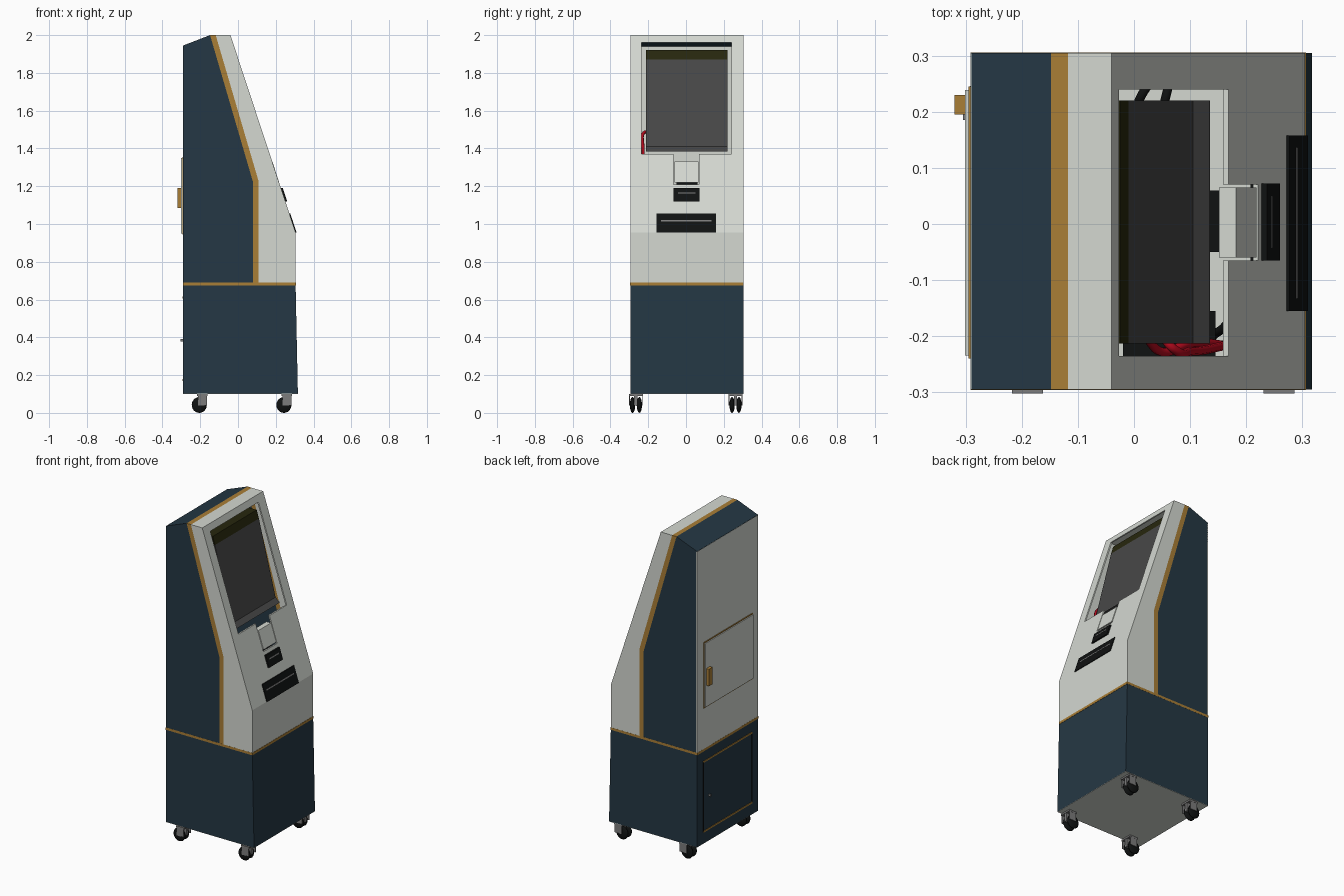
import bpy, bmesh, math
from mathutils import Vector

cube = bpy.data.objects.get("Cube")
if cube:
    bpy.data.objects.remove(cube, do_unlink=True)


def material(name, r, g, b):
    m = bpy.data.materials.new(name)
    m.use_nodes = True
    m.diffuse_color = (r, g, b, 1)
    m.node_tree.nodes["Principled BSDF"].inputs["Base Color"].default_value = (r, g, b, 1)
    return m


WHITE = material("warm white", .66, .69, .64)
BLUE = material("navy blue", .018, .039, .058)
GOLD = material("gold", .40, .21, .037)
SCREEN = material("screen grey", .063, .063, .063)
BLACK = material("black", .005, .006, .006)
OLIVE = material("dark olive", .02, .02, .004)
GREY = material("mid grey", .2, .2, .2)
RED = material("cable red", .45, .003, .012)

Y0, Y1, WALL = -.295, .305, .008


def finish(bm, name, mat):
    bmesh.ops.recalc_face_normals(bm, faces=bm.faces[:])
    me = bpy.data.meshes.new(name)
    bm.to_mesh(me)
    bm.free()
    me.materials.append(mat)
    ob = bpy.data.objects.new(name, me)
    bpy.context.collection.objects.link(ob)
    return ob


def extrude(name, points, offset, mat):
    bm = bmesh.new()
    face = bm.faces.new([bm.verts.new(p) for p in points])
    new = bmesh.ops.extrude_face_region(bm, geom=[face])["geom"]
    bmesh.ops.translate(bm, vec=offset, verts=[v for v in new if isinstance(v, bmesh.types.BMVert)])
    return finish(bm, name, mat)


def prism(name, profile, y0, y1, mat):
    """Side profile (x, z) pulled across the width."""
    return extrude(name, [(x, y0, z) for x, z in profile], (0, y1 - y0, 0), mat)


def box(name, x0, x1, y0, y1, z0, z1, mat):
    return prism(name, [(x0, z0), (x1, z0), (x1, z1), (x0, z1)], y0, y1, mat)


def slope_x(z):
    return .305 - (z - .955) * .345 / 1.045


def slope_slab(name, z0, z1, y0, y1, out, inward, mat):
    """Slab lying on the sloping fascia."""
    prism(name, [(slope_x(z0) + out, z0), (slope_x(z1) + out, z1),
                 (slope_x(z1) - inward, z1), (slope_x(z0) - inward, z0)], y0, y1, mat)


# Side walls of the hollow upper cabinet
B = .69
sides = [
    ("blue", [(-.29, B), (-.29, 1.945), (-.148, 2), (.08, 1.22), (.08, B)], BLUE),
    ("gold", [(-.148, 2), (-.118, 2), (.108, 1.23), (.108, B), (.08, B), (.08, 1.22)], GOLD),
    ("white", [(-.118, 2), (-.04, 2), (.305, .955), (.305, B), (.108, B), (.108, 1.23)], WHITE),
]
for label, profile, mat in sides:
    prism(label + "_side_right", profile, Y0, Y0 + WALL, mat)
    prism(label + "_side_left", profile, Y1 - WALL, Y1, mat)

# Roof strips, back and lower front between the side walls
ya, yb = Y0 + .0005, Y1 - .0005
roof = [(-.29, 1.945), (-.148, 2), (-.118, 2), (-.04, 2)]
for (a, b), label, mat in zip(zip(roof, roof[1:]), ("blue", "gold", "white"), (BLUE, GOLD, WHITE)):
    prism(label + "_roof", [a, b, (b[0], b[1] - WALL), (a[0], a[1] - WALL)], Y0, Y1, mat)
box("back_panel", -.291, -.283, Y0, Y1, B, 1.944, WHITE)
box("lower_fascia", .297, .305, Y0, Y1, B, .955, WHITE)
box("cabinet_floor", -.283, .297, ya, yb, B, B + .003, WHITE)

# Sloping fascia with the display opening and reader notch
fascia = prism("sloping_fascia", [(.305, .955), (-.04, 2), (-.049, 2), (.296, .955)], Y0, Y1, WHITE)
opening = [(-.235, 1.37), (-.065, 1.37), (-.065, 1.21), (.07, 1.21), (.07, 1.37),
           (.24, 1.37), (.24, 1.96), (-.235, 1.96)]
cutter = extrude("opening_cutter", [(-.2, y, z) for y, z in opening], (.7, 0, 0), WHITE)
cutter.hide_render = True
mod = fascia.modifiers.new("opening", "BOOLEAN")
mod.operation, mod.solver, mod.object = "DIFFERENCE", "EXACT", cutter
bpy.context.view_layer.objects.active = fascia
bpy.ops.object.modifier_apply(modifier=mod.name)
bpy.data.objects.remove(cutter, do_unlink=True)

# Display behind the opening
prism("display", [(-.01, 1.87), (.105, 1.41), (.135, 1.385), (.05, 1.385), (-.08, 1.87)], -.213, .22, SCREEN)
prism("display_top_bezel", [(-.025, 1.92), (-.01, 1.87), (-.08, 1.87), (-.08, 1.92)], -.213, .22, OLIVE)

# Reader in the notch, then the two slots below it
slope_slab("reader_plate", 1.22, 1.33, -.06, .065, .001, .03, WHITE)
box("reader_body", .135, .19, -.05, .06, 1, 1.25, BLACK)
for label, z0, z1, y0, y1, out in (("card_slot", 1.12, 1.19, -.065, .072, .01),
                                   ("printer_slot", .955, 1.055, -.155, .158, .005)):
    slope_slab(label, z0, z1, y0, y1, out, .02, BLACK)
    mid = z0 + (z1 - z0) * .58
    slope_slab(label + "_mouth", mid, mid + .007, y0 + .022, y1 - .022, out + .001, 0, GREY)

# Power unit and cables inside
box("power_unit", -.02, .145, -.235, -.155, B, .9, BLACK)


def cable(name, points, mat, radius=.008):
    cu = bpy.data.curves.new(name, "CURVE")
    cu.dimensions = "3D"
    cu.bevel_depth, cu.bevel_resolution, cu.resolution_u = radius, 2, 6
    sp = cu.splines.new("BEZIER")
    sp.bezier_points.add(len(points) - 1)
    for bp, p in zip(sp.bezier_points, points):
        bp.co = p
        bp.handle_left_type = bp.handle_right_type = "AUTO"
    cu.materials.append(mat)
    ob = bpy.data.objects.new(name, cu)
    bpy.context.collection.objects.link(ob)


cable("red_cable_upper", [(.05, -.2, 1.48), (.07, -.222, 1.485), (.1, -.227, 1.4), (.17, -.215, 1.2)], RED)
cable("red_cable_lower", [(.02, -.2, 1.3), (.05, -.228, 1.25), (.1, -.212, 1.2), (.17, -.217, 1.1)], RED)
cable("black_cable_left", [(0, .2, .8), (.02, .24, .82), (.06, .28, .75)], BLACK)
cable("black_cable_rear", [(.05, .2, .8), (.06, .24, .8), (.07, .28, .72)], BLACK)
cable("black_cable_right", [(.14, -.2, .85), (.17, -.17, .9), (.18, -.1, .8)], BLACK)

# Base cabinet, underside and gold belt
prism("base_cabinet", [(-.29, .102), (.317, .102), (.305, .675), (-.29, .675)], Y0, Y1, BLUE)
box("base_underside", -.29, .317, Y0, Y1, .1, .102, WHITE)
box("gold_belt", -.2915, .3065, Y0 - .0005, Y1 + .0005, .675, B, GOLD)

# Upper service door with gold edging and handle
box("upper_door_edging", -.295, -.29, -.24, .245, .945, 1.355, GOLD)
box("upper_door", -.301, -.294, -.234, .239, .951, 1.349, WHITE)
box("door_handle", -.32, -.3, .195, .23, 1.085, 1.19, GOLD)

# Lower service door with trim and lock
for label, z in (("bottom", .17), ("top", .605)):
    box("lower_door_trim_" + label, -.293, -.289, -.235, .245, z, z + .01, GOLD)
for label, y in (("right", -.237), ("left", .242)):
    box("lower_door_gap_" + label, -.292, -.289, y, y + .004, .175, .61, BLACK)
box("lower_door_lock", -.305, -.289, .185, .195, .378, .39, GREY)

# Twin-wheel casters at the four corners
for fx, xlabel in ((-.205, "rear"), (.243, "front")):
    for cy, ylabel in ((-.265, "right"), (.262, "left")):
        name = xlabel + "_" + ylabel + "_caster"
        box(name + "_mount", fx - .012, fx + .043, cy - .037, cy + .037, .09, .1, GREY)
        box(name + "_fork", fx - .008, fx + .04, cy - .009, cy + .009, .04, .09, GREY)
        for s in (-1, 1):
            box(name + "_cheek", fx - .008, fx + .04, cy + s * .034 - .002, cy + s * .034 + .002, .04, .09, GREY)
            bm = bmesh.new()
            bmesh.ops.create_uvsphere(bm, u_segments=20, v_segments=12, radius=1)
            for v in bm.verts:
                v.co = Vector((fx + v.co.x * .04, cy + s * .018 + v.co.y * .014, .042 + v.co.z * .042))
            wheel = finish(bm, name + "_wheel", BLACK)
            for p in wheel.data.polygons:
                p.use_smooth = True
